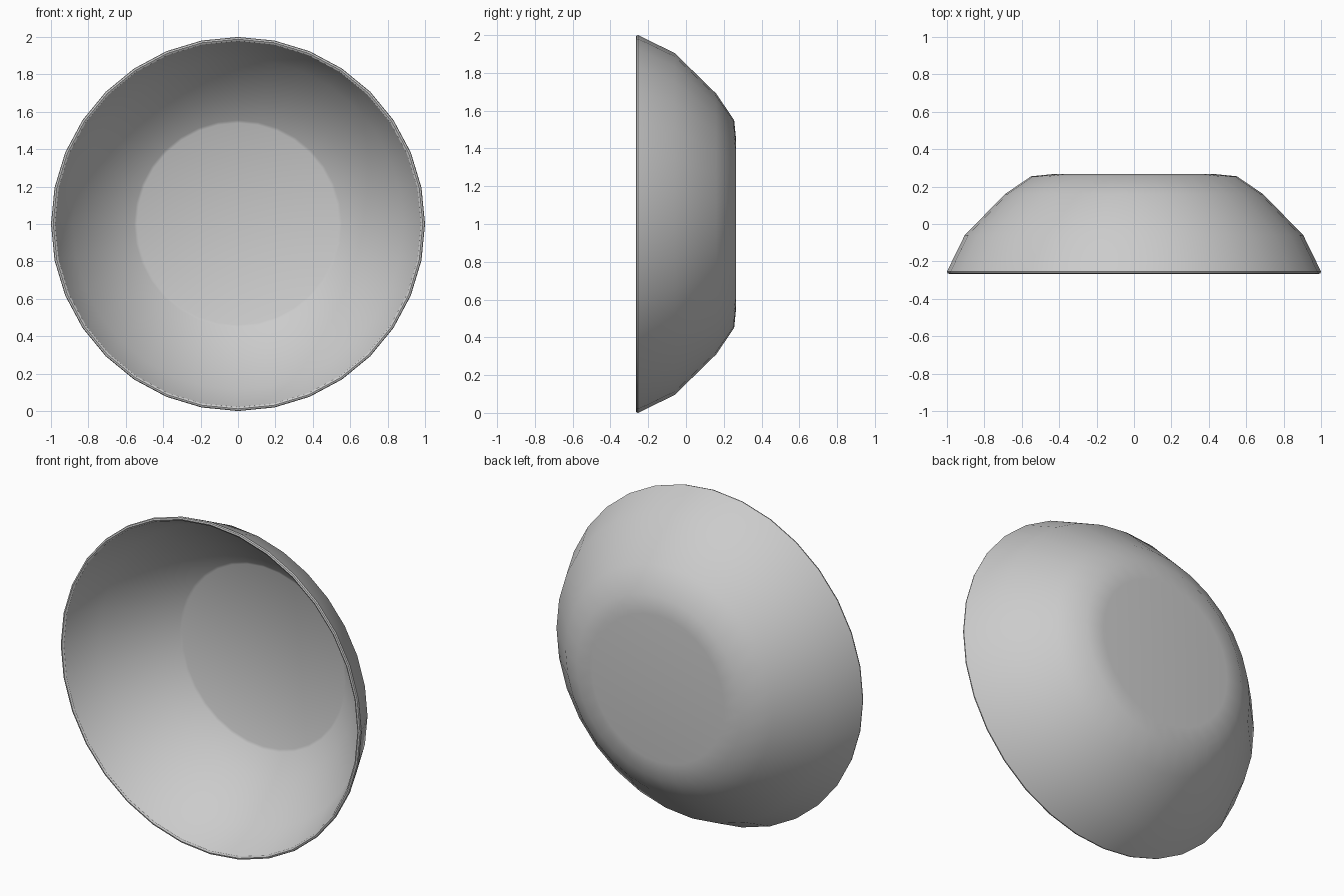
import bpy, bmesh, math
from mathutils import Vector

if "Cube" in bpy.data.objects:
    bpy.data.objects.remove(bpy.data.objects["Cube"])

# Closed bowl profile as (radius, y): outside centre -> rim -> inside centre
profile = [
    (0.0, 0.266), (0.44, 0.266), (0.55, 0.255), (0.69, 0.16), (0.905, -0.06),
    (1.0, -0.254), (0.997, -0.263), (0.988, -0.266), (0.978, -0.26),
    (0.885, -0.052), (0.675, 0.145), (0.555, 0.236), (0.54, 0.243), (0.0, 0.243),
]

# Lathe the profile around the y axis at z = 1
bm = bmesh.new()
verts = [bm.verts.new((0, y, 1 + r)) for r, y in profile]
edges = [bm.edges.new(pair) for pair in zip(verts, verts[1:])]
bmesh.ops.spin(bm, geom=verts + edges, cent=Vector((0, 0, 1)), axis=Vector((0, 1, 0)),
               angle=2 * math.pi, steps=32)
bmesh.ops.remove_doubles(bm, verts=bm.verts[:], dist=0.0005)
bmesh.ops.recalc_face_normals(bm, faces=bm.faces[:])

mesh = bpy.data.meshes.new("bowl")
bm.to_mesh(mesh)
bm.free()
bowl = bpy.data.objects.new("bowl", mesh)
bpy.context.collection.objects.link(bowl)

# Smooth walls, crisp floor edge
bpy.context.view_layer.objects.active = bowl
bowl.select_set(True)
bpy.ops.object.shade_smooth_by_angle(angle=math.radians(30))
